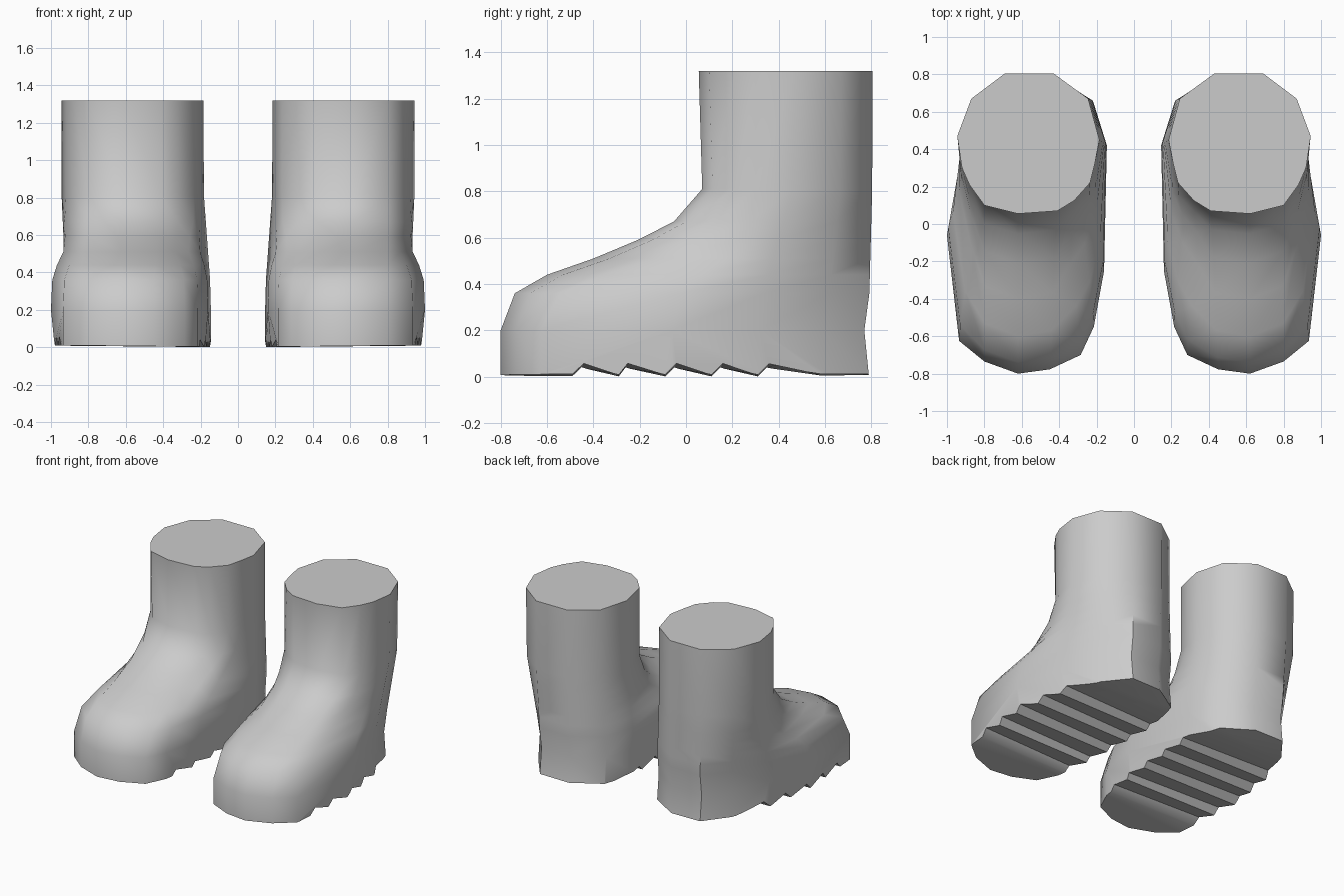
import bpy, bmesh, math

if "Cube" in bpy.data.objects:
    bpy.data.objects.remove(bpy.data.objects["Cube"])

grey = bpy.data.materials.new("plain grey")
grey.diffuse_color = (0.6, 0.6, 0.6, 1)
grey.use_nodes = True
grey.node_tree.nodes["Principled BSDF"].inputs["Base Color"].default_value = grey.diffuse_color

# Matching outlines: foot at the ground, and shaft at the opening
FOOT = [(.62, -.8), (.8, -.735), (.935, -.625), (1, -.06), (.92, .32), (.81, .61), (.67, .79),
        (.43, .79), (.22, .66), (.145, .42), (.16, -.25), (.215, -.55), (.285, -.7), (.45, -.777)]
SHAFT = [(.62, .07), (.8, .115), (.88, .21), (.92, .3), (.945, .47), (.87, .67), (.69, .805),
         (.43, .805), (.245, .67), (.185, .45), (.21, .32), (.235, .22), (.32, .14), (.41, .085)]
# How strongly each column rounds off across the instep
ROUND = [0, .1, .85, .5, 0, 0, 0, 0, 0, 0, .3, .7, .8, .1]
BACK = range(4, 10)
# Height and blend from foot outline to shaft outline
LEVELS = [(0, 0), (.2, 0), (.36, .07), (.44, .23), (.51, .46), (.59, .68),
          (.67, .86), (.81, 1), (1.32, 1)]
# Saw-tooth tread profile as (y, z)
TREAD = [(-.9, .002), (-.49, .002), (-.44, .05), (-.29, 0), (-.25, .05), (-.09, 0), (-.04, .05),
         (.11, 0), (.16, .05), (.31, 0), (.36, .05), (.58, .005), (.9, .005)]


def mesh_object(name, rings):
    """Loft closed rings and cap both ends."""
    bm = bmesh.new()
    loops = [[bm.verts.new(p) for p in ring] for ring in rings]
    n = len(loops[0])
    for a, b in zip(loops, loops[1:]):
        for i in range(n):
            j = (i + 1) % n
            bm.faces.new((a[i], a[j], b[j], b[i]))
    bm.faces.new(loops[0][::-1])
    bm.faces.new(loops[-1])
    bmesh.ops.recalc_face_normals(bm, faces=bm.faces)
    me = bpy.data.meshes.new(name)
    bm.to_mesh(me)
    bm.free()
    me.materials.append(grey)
    ob = bpy.data.objects.new(name, me)
    bpy.context.collection.objects.link(ob)
    return ob


def boot(name, side):
    # Boot body
    rings = []
    for z, front_t in LEVELS:
        ring = []
        for i, ((fx, fy), (sx, sy), r) in enumerate(zip(FOOT, SHAFT, ROUND)):
            # the heel columns widen into the shaft more slowly
            t = min(1, max(0, (z - .3) / .55)) if i in BACK else front_t
            x, y = fx + (sx - fx) * t, fy + (sy - fy) * t
            bulge = math.sin(math.pi * t)
            x += (.59 - x) * .16 * r * bulge ** 2
            y += .13 * r * bulge
            if z == 1.32 and y < .2:
                y -= .015
            if z == .2 and y > .6:
                y -= .02
            if z == 0 and i in (3, 10):
                x += .015 if i == 10 else -.02
            ring.append((side * x, y, z))
        rings.append(ring)
    body = mesh_object(name, rings)

    # Tread cut, shallower on the inner side
    outer = [(y, z + .01) for y, z in TREAD]
    inner = [(y - (.012 if z > .04 else 0), z * .75) for y, z in TREAD]
    cutter = mesh_object("tread_cutter", [
        [(side * x, y, z) for y, z in section + [(.9, -.2), (-.9, -.2)]]
        for x, section in ((.05, inner), (1.1, outer))])
    cutter.hide_render = True
    mod = body.modifiers.new("tread", 'BOOLEAN')
    mod.operation = 'DIFFERENCE'
    mod.solver = 'EXACT'
    mod.object = cutter
    bpy.ops.object.select_all(action='DESELECT')
    bpy.context.view_layer.objects.active = body
    body.select_set(True)
    bpy.ops.object.modifier_apply(modifier="tread")
    bpy.data.objects.remove(cutter)
    bpy.ops.object.shade_smooth_by_angle(angle=math.radians(46))


boot("right_boot", 1)
boot("left_boot", -1)
